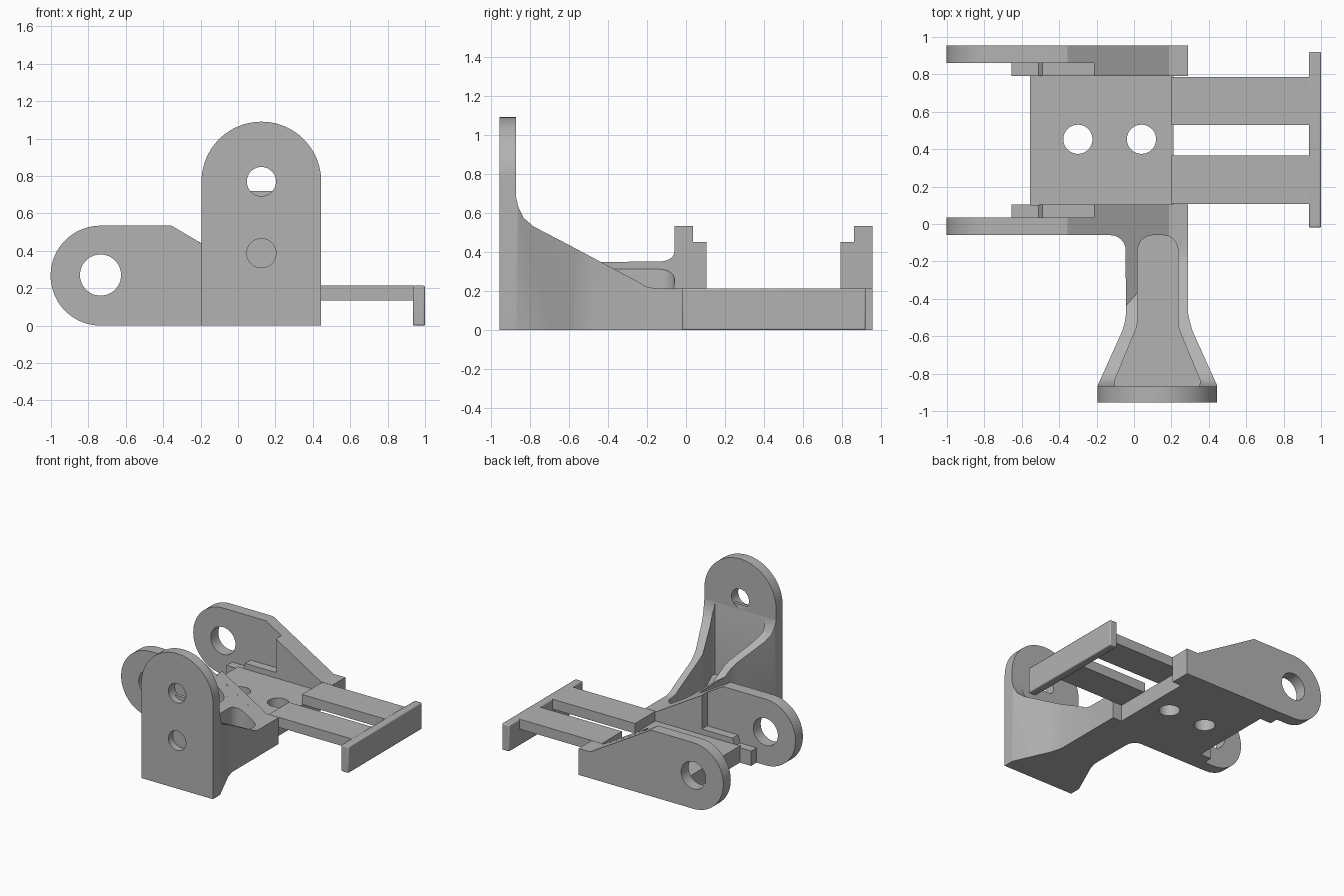
import bpy, bmesh, math

if "Cube" in bpy.data.objects:
    bpy.data.objects.remove(bpy.data.objects["Cube"])

grey = bpy.data.materials.new("plain grey")
grey.diffuse_color = (0.45, 0.45, 0.45, 1)
grey.use_nodes = True
grey.node_tree.nodes["Principled BSDF"].inputs["Base Color"].default_value = grey.diffuse_color
MID_Y = 0.4475          # symmetry plane of the clevis


def prism(name, pts, axis, a, b):
    """Extrude a 2D profile along an axis from a to b."""
    put = {'x': lambda u, v, t: (t, u, v),
           'y': lambda u, v, t: (u, t, v),
           'z': lambda u, v, t: (u, v, t)}[axis]
    bm = bmesh.new()
    lo = [bm.verts.new(put(u, v, a)) for u, v in pts]
    hi = [bm.verts.new(put(u, v, b)) for u, v in pts]
    bm.faces.new(lo)
    bm.faces.new(hi)
    n = len(pts)
    for i in range(n):
        j = (i + 1) % n
        bm.faces.new((lo[i], lo[j], hi[j], hi[i]))
    bmesh.ops.recalc_face_normals(bm, faces=bm.faces[:])
    me = bpy.data.meshes.new(name)
    bm.to_mesh(me)
    bm.free()
    ob = bpy.data.objects.new(name, me)
    bpy.context.collection.objects.link(ob)
    me.materials.append(grey)
    return ob


def box(name, x0, x1, y0, y1, z0, z1):
    return prism(name, [(x0, y0), (x1, y0), (x1, y1), (x0, y1)], 'z', z0, z1)


def arc(cx, cy, r, a0, a1, n=24):
    return [(cx + r * math.cos(math.radians(a0 + (a1 - a0) * i / n)),
             cy + r * math.sin(math.radians(a0 + (a1 - a0) * i / n))) for i in range(n + 1)]


def boolean(ob, tool, op):
    m = ob.modifiers.new("cut", 'BOOLEAN')
    m.object, m.operation, m.solver = tool, op, 'EXACT'
    bpy.context.view_layer.objects.active = ob
    bpy.ops.object.modifier_apply(modifier=m.name)
    bpy.data.objects.remove(tool, do_unlink=True)


def drill(ob, axis, u, v, r, a, b):
    boolean(ob, prism("drill", arc(u, v, r, 0, 360, 48)[:-1], axis, a, b), 'DIFFERENCE')


# upright mounting plate with rounded top and two holes
plate = prism("mounting_plate",
              [(-0.195, 0), (0.445, 0)] + arc(0.125, 0.77, 0.32, 0, 180, 48),
              'y', -0.955, -0.87)
for z in (0.77, 0.387):
    drill(plate, 'y', 0.125, z, 0.078, -1.1, -0.7)

# clevis ears, inner thickenings and stepped lugs, mirrored about the middle
ear_pts = (arc(-0.735, 0.267, 0.267, 90, 270, 48)
           + [(0.29, 0), (0.29, 0.213), (0.187, 0.213), (-0.355, 0.534)])
thick_pts = [(-0.215, 0), (0.29, 0), (0.29, 0.213), (0.187, 0.213), (-0.215, 0.452)]
lug_pts = [(-0.655, 0), (-0.21, 0), (-0.21, 0.18), (-0.49, 0.18), (-0.51, 0.12), (-0.655, 0.12)]
for side, s in (("front", 1), ("back", -1)):
    y = lambda v: MID_Y + s * (v - MID_Y)
    ear = prism(side + "_ear", ear_pts, 'y', y(-0.06), y(0.035))
    drill(ear, 'y', -0.735, 0.27, 0.11, y(-0.3), y(0.2))
    prism(side + "_ear_thickening", thick_pts, 'y', y(0.03), y(0.105))
    prism(side + "_lug", lug_pts, 'y', y(0.03), y(0.105))
    # thin arm reaching to the end bar
    box(side + "_arm", 0.2, 0.94, y(0.108), y(0.365), 0.133, 0.213)

# floor between the ears with two holes
floor = box("floor", -0.555, 0.21, 0.1, 0.795, 0, 0.135)
for x in (-0.3, 0.04):
    drill(floor, 'z', x, 0.453, 0.078, -0.1, 0.4)

# end bar
bar = box("end_bar", 0.935, 1.0, -0.02, 0.92, 0, 0.213)
bev = bar.modifiers.new("soft edges", 'BEVEL')
bev.width, bev.segments = 0.008, 2

# flared neck: plan outline trimmed by a height profile
outline = ([(0.29, -0.03), (-0.125, -0.03), (-0.125, -0.06)]
           + arc(-0.125, -0.14, 0.08, 90, 0, 8)
           + [(-0.043, -0.48), (-0.048, -0.52), (-0.062, -0.57), (-0.195, -0.865), (-0.195, -0.9),
              (0.445, -0.9), (0.445, -0.865), (0.312, -0.57), (0.298, -0.52), (0.29, -0.48)])
rise = ([(-0.95, 0), (-0.95, 0.72), (-0.874, 0.72), (-0.87, 0.68), (-0.858, 0.63),
         (-0.832, 0.575), (-0.78, 0.53), (-0.6, 0.436), (-0.25, 0.25), (-0.205, 0.223),
         (-0.16, 0.213), (0.0, 0.213), (0.0, 0)])
ramp = [(-0.2, 0), (0.5, 0), (0.5, 0.213), (0.187, 0.213), (-0.2, 0.442)]
neck = prism("neck", outline, 'z', -0.0, 1.0)
trim = prism("rise", rise, 'x', -0.5, 0.7)
boolean(trim, prism("ramp", ramp, 'y', -0.88, 0.02), 'UNION')
boolean(neck, trim, 'INTERSECT')

# channel hollowed into the neck
channel = (arc(0.155, -0.14, 0.08, 0, 90, 8) + arc(0.1, -0.14, 0.08, 90, 180, 8)
           + [(0.02, -0.52), (0.012, -0.56), (-0.01, -0.61), (-0.105, -0.84), (-0.1, -0.868),
              (0.35, -0.868), (0.355, -0.84), (0.26, -0.61), (0.24, -0.56), (0.235, -0.52)])
boolean(neck, prism("channel", channel, 'z', 0.1, 1.2), 'DIFFERENCE')

# smooth the round surfaces, keep edges sharp
bpy.ops.object.select_all(action='SELECT')
bpy.context.view_layer.objects.active = neck
bpy.ops.object.shade_smooth_by_angle(angle=math.radians(25))
